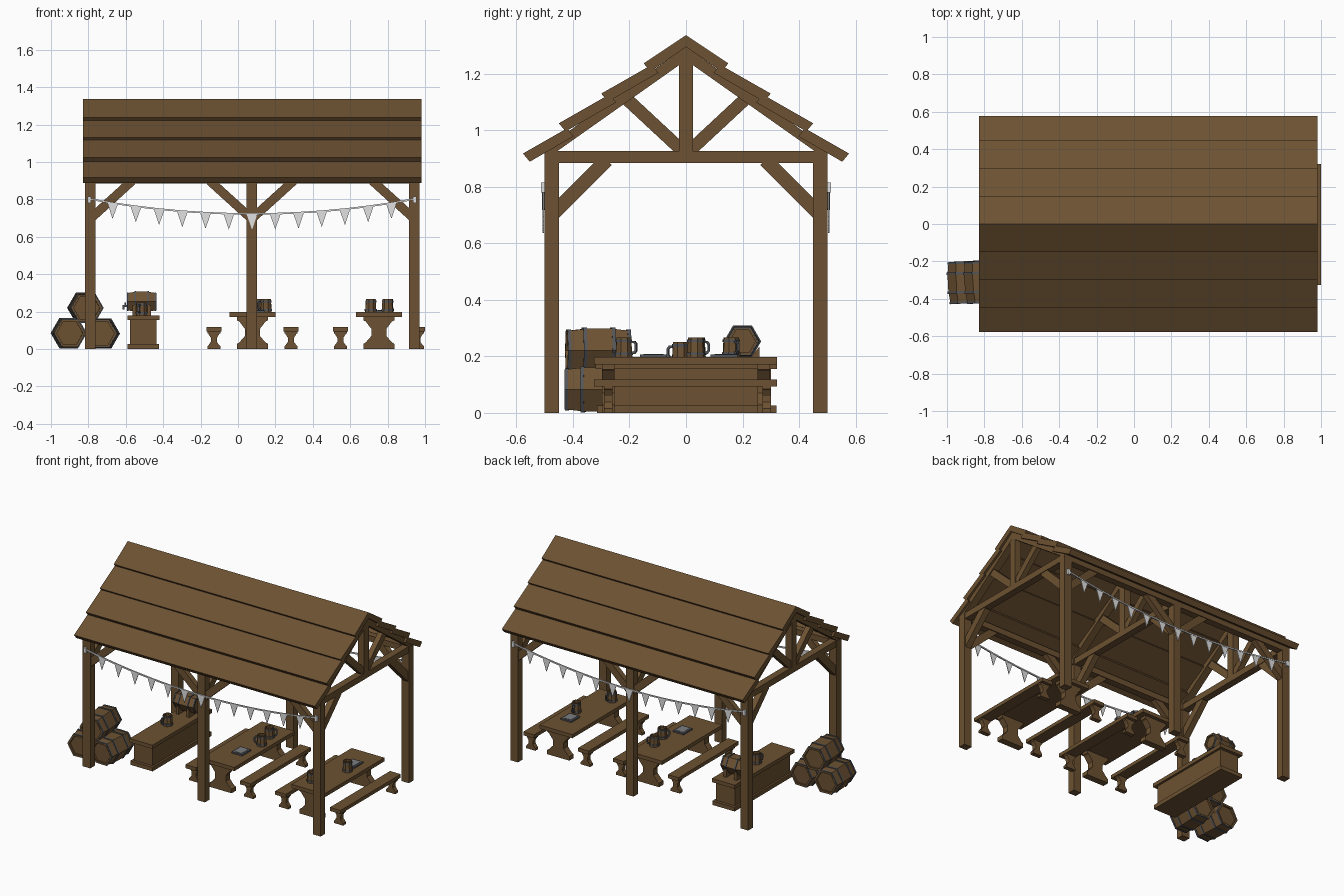
import bpy, bmesh, math
from mathutils import Matrix, Vector

if "Cube" in bpy.data.objects:
    bpy.data.objects.remove(bpy.data.objects["Cube"])


def material(name, rgb):
    m = bpy.data.materials.new(name)
    m.diffuse_color = (*rgb, 1)
    m.use_nodes = True
    m.node_tree.nodes["Principled BSDF"].inputs["Base Color"].default_value = m.diffuse_color
    return m


WOOD = material("brown wood", (0.15, 0.083, 0.032))
METAL = material("dark metal", (0.085, 0.09, 0.1))
CLOTH = material("pale cloth", (0.75, 0.75, 0.75))
PEWTER = material("pewter", (0.2, 0.21, 0.22))


def finish(name, bm, mat, matrix=None):
    bmesh.ops.remove_doubles(bm, verts=bm.verts, dist=1e-5)
    bmesh.ops.recalc_face_normals(bm, faces=bm.faces)
    me = bpy.data.meshes.new(name)
    bm.to_mesh(me)
    bm.free()
    me.materials.append(mat)
    ob = bpy.data.objects.new(name, me)
    if matrix:
        ob.matrix_world = matrix
    bpy.context.collection.objects.link(ob)
    return ob


def prism(name, pts, axis, lo, hi, mat=WOOD, matrix=None):
    """Extrude a 2D outline along an axis: x uses (y,z), y uses (x,z), z uses (x,y)."""
    def place(p, d):
        return {"x": (d, p[0], p[1]), "y": (p[0], d, p[1]), "z": (p[0], p[1], d)}[axis]
    bm = bmesh.new()
    a = [bm.verts.new(place(p, lo)) for p in pts]
    b = [bm.verts.new(place(p, hi)) for p in pts]
    bm.faces.new(a)
    bm.faces.new(b[::-1])
    n = len(pts)
    for i in range(n):
        bm.faces.new((a[i], a[(i + 1) % n], b[(i + 1) % n], b[i]))
    return finish(name, bm, mat, matrix)


def box(name, x0, x1, y0, y1, z0, z1, mat=WOOD):
    return prism(name, [(x0, y0), (x1, y0), (x1, y1), (x0, y1)], "z", z0, z1, mat)


def beam(name, p, q, w, axis, centre, depth, mat=WOOD):
    """Straight timber of width w from p to q in the plane across the axis."""
    p, q = Vector(p), Vector(q)
    d = (q - p).normalized() * w / 2
    n = Vector((-d.y, d.x))
    prism(name, [p + n, q + n, q - n, p - n], axis, centre - depth / 2, centre + depth / 2, mat)


def lathe(name, prof, sides, mat, matrix, closed=False):
    """Faceted turning of (radius, height) points around z."""
    bm = bmesh.new()
    rings = [[bm.verts.new((r * math.cos(math.tau * k / sides), r * math.sin(math.tau * k / sides), z))
              for k in range(sides)] for r, z in prof]
    for i in range(len(rings) if closed else len(rings) - 1):
        a, b = rings[i], rings[(i + 1) % len(rings)]
        for k in range(sides):
            j = (k + 1) % sides
            bm.faces.new((a[k], a[j], b[j], b[k]))
    return finish(name, bm, mat, matrix)


def hoop(name, r, z, w, t, sides, matrix):
    lathe(name, [(r - t, z - w / 2), (r + t, z - w / 2), (r + t, z + w / 2), (r - t, z + w / 2)],
          sides, METAL, matrix, True)


def barrel(name, matrix, h, rm, re):
    """Six sided bulging cask with recessed heads and metal hoops."""
    half = [(re, h), (re * 0.86, h), (re * 0.86, h - 0.012), (0, h - 0.012)]
    prof = [(r, -z) for r, z in half[::-1]] + [(rm, -h * 0.4), (rm, h * 0.4)] + half
    lathe(name, prof, 6, WOOD, matrix)
    for s in (-1, 1):
        hoop(name + "_hoop", rm, s * h * 0.45, h * 0.11, 0.004, 6, matrix)
        hoop(name + "_rim_hoop", re, s * h * 0.94, h * 0.1, 0.005, 6, matrix)


def mug(x, y, z, turn):
    m = Matrix.Translation((x, y, z)) @ Matrix.Rotation(math.radians(turn), 4, "Z")
    lathe("mug", [(0, 0), (0.032, 0), (0.028, 0.07), (0.023, 0.07), (0.023, 0.055), (0, 0.055)], 8, WOOD, m)
    hoop("mug_hoop", 0.0315, 0.012, 0.01, 0.003, 8, m)
    hoop("mug_hoop", 0.0285, 0.058, 0.01, 0.003, 8, m)
    prism("mug_handle", [(0.026, 0.012), (0.042, 0.012), (0.05, 0.022), (0.05, 0.048), (0.042, 0.058),
                         (0.026, 0.058), (0.026, 0.05), (0.038, 0.05), (0.042, 0.045), (0.042, 0.025),
                         (0.038, 0.02), (0.026, 0.02)], "y", -0.005, 0.005, METAL, m)


def trestle(name, x, y, h, base, waist, t):
    """Hourglass shaped end leg."""
    right = [(base, 0), (base, 0.16 * h), (base * 0.85, 0.2 * h), (waist, 0.4 * h), (waist, 0.62 * h),
             (base * 0.85, 0.85 * h), (base, 0.88 * h), (base, h)]
    pts = [(x + r, z) for r, z in right] + [(x - r, z) for r, z in right[::-1]]
    prism(name, pts, "y", y - t / 2, y + t / 2)


# Timber frame: three trusses on six posts
POSTS = (-0.79, 0.073, 0.943)
for x in POSTS:
    box("tie_beam", x - 0.024, x + 0.024, -0.5, 0.5, 0.885, 0.927)
    box("king_post", x - 0.024, x + 0.024, -0.025, 0.025, 0.92, 1.285)
    for s in (-1, 1):
        box("post", x - 0.0285, x + 0.0285, s * 0.475 - 0.025, s * 0.475 + 0.025, 0, 0.925)
        beam("cross_brace", (s * 0.47, 0.705), (s * 0.28, 0.895), 0.05, "x", x, 0.04)
        beam("truss_strut", (s * 0.01, 0.925), (s * 0.225, 1.125), 0.045, "x", x, 0.036)
        prism("rafter", [(0, 1.297), (0, 1.248), (s * 0.5, 0.895), (s * 0.5, 0.935)], "x", x - 0.025, x + 0.025)
        # Braces running along the eaves
        for d in (-1, 1):
            if -0.8 < x + d * 0.2 < 0.95:
                beam("eave_brace", (x + d * 0.01, 0.705), (x + d * 0.225, 0.9), 0.048, "y", s * 0.475, 0.036)
for s in (-1, 1):
    box("wall_plate", -0.818, 0.971, s * 0.475 - 0.024, s * 0.475 + 0.024, 0.885, 0.925)

# Lapped roof boards
TIPS = ((0.577, 0.918), (0.45, 1.025), (0.30, 1.13), (0.15, 1.237), (0.03, 1.337))
for s in (-1, 1):
    for (y, z), (yn, _) in zip(TIPS, TIPS[1:]):
        u = yn - 0.03
        top = z + (0.667 if u < 0.01 else 0.57) * (y - u)
        off = 0 if u < 0.01 else 0.022
        prism("roof_board", [(s * y, z), (s * u, top), (s * (u - off), top - (0.042 if not off else 0.029)),
                             (s * (y - 0.024), z - 0.029)], "x", -0.83, 0.982)

# Bunting on front and back
def sag(x):
    return 0.722 + 0.08 * ((x - 0.075) / 0.87) ** 2


for s in (-1, 1):
    y = s * 0.505
    xs = [-0.795 + 1.74 * i / 14 for i in range(15)]
    for a, b in zip(xs, xs[1:]):
        beam("bunting_string", (a, sag(a)), (b, sag(b)), 0.009, "y", y, 0.008, CLOTH)
    for x in xs[1:-1]:
        prism("bunting_flag", [(x - 0.029, sag(x - 0.029)), (x + 0.029, sag(x + 0.029)), (x, sag(x) - 0.085)],
              "y", y - 0.002, y + 0.002, CLOTH)
    for x in (xs[0], xs[-1]):
        box("bunting_knot", x - 0.01, x + 0.01, y - 0.008, y + 0.008, 0.78, 0.816, CLOTH)

# Tables with a bench on either side
for x in (0.077, 0.753):
    box("table_top", x - 0.123, x + 0.123, -0.325, 0.322, 0.172, 0.197)
    for y in (-0.275, 0.275):
        trestle("table_leg", x, y, 0.174, 0.083, 0.04, 0.045)
    for s in (-1, 1):
        bx = x + s * 0.206
        box("bench_seat", bx - 0.04, bx + 0.04, -0.325, 0.322, 0.094, 0.118)
        for y in (-0.275, 0.285):
            trestle("bench_leg", bx, y, 0.096, 0.035, 0.016, 0.03)

# Serving counter
box("counter_base", -0.59, -0.422, -0.315, 0.32, 0, 0.027)
box("counter_body", -0.577, -0.435, -0.295, 0.3, 0.02, 0.16)
box("counter_top", -0.592, -0.42, -0.32, 0.322, 0.155, 0.18)

# Keg on its cradle with a spigot
keg = Matrix.Translation((-0.515, 0.2, 0.253)) @ Matrix.Rotation(math.pi / 2, 4, "Y") @ Matrix.Rotation(math.pi / 2, 4, "Z")
barrel("keg", keg, 0.078, 0.062, 0.053)
for x in (-0.555, -0.475):
    prism("keg_cradle", [(0.14, 0.178), (0.26, 0.178), (0.26, 0.235), (0.232, 0.2), (0.168, 0.2), (0.14, 0.235)],
          "x", x - 0.01, x + 0.01)
box("spigot_pipe", -0.618, -0.58, 0.195, 0.205, 0.226, 0.236, METAL)
box("spigot_nozzle", -0.618, -0.608, 0.195, 0.205, 0.212, 0.236, METAL)
box("spigot_tap", -0.606, -0.6, 0.188, 0.212, 0.236, 0.248, METAL)

# Stacked barrels
for x, y, z, turn in ((-0.905, -0.312, 0.085, 3), (-0.727, -0.315, 0.083, -2), (-0.816, -0.31, 0.22, 4)):
    m = Matrix.Translation((x, y, z)) @ Matrix.Rotation(math.radians(turn), 4, "Z") @ Matrix.Rotation(math.pi / 2, 4, "X")
    barrel("barrel", m, 0.113, 0.09, 0.081)

# Mugs and square plates
for x, y, z, turn in ((0.15, 0.04, 0.197, 200), (0.125, 0.16, 0.197, 30), (0.71, -0.22, 0.197, 70),
                      (0.8, 0.035, 0.197, 100), (-0.515, -0.02, 0.18, 250)):
    mug(x, y, z, turn)
for x, y in ((0.105, -0.115), (0.775, 0.135)):
    box("plate_rim", x - 0.04, x + 0.04, y - 0.048, y + 0.048, 0.197, 0.206, METAL)
    box("plate_centre", x - 0.028, x + 0.028, y - 0.035, y + 0.035, 0.2, 0.208, PEWTER)
